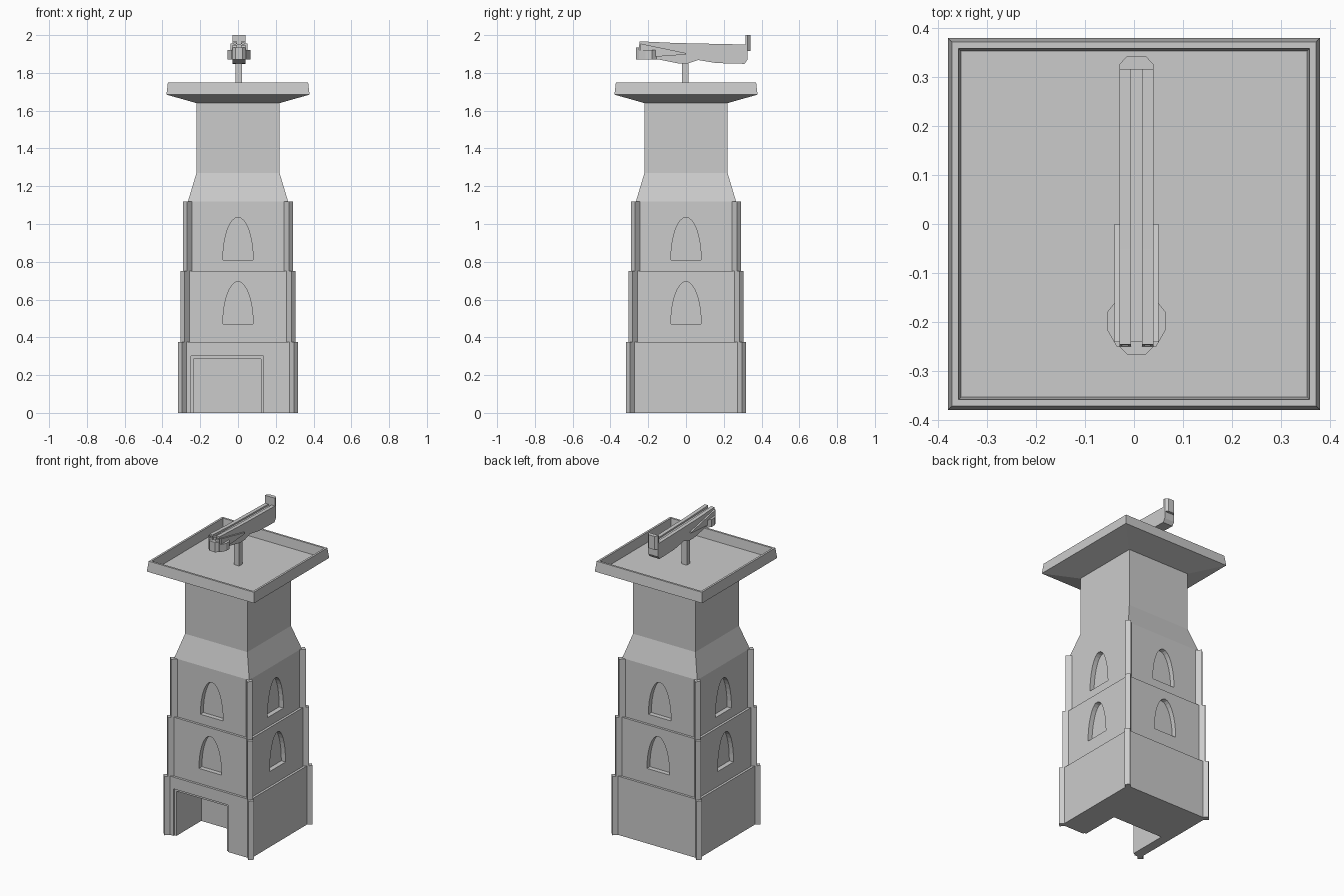
import bpy, bmesh, math
from mathutils import Matrix, Vector

if "Cube" in bpy.data.objects:
    bpy.data.objects.remove(bpy.data.objects["Cube"])


def finish(name, bm):
    bmesh.ops.recalc_face_normals(bm, faces=bm.faces)
    me = bpy.data.meshes.new(name)
    bm.to_mesh(me)
    bm.free()
    ob = bpy.data.objects.new(name, me)
    bpy.context.collection.objects.link(ob)
    return ob


def add_prism(bm, pts, axis, a, b, rot=0.0):
    """Extrude a 2D outline along an axis from a to b, then turn it about z."""
    place = {'x': lambda p, t: (t, p[0], p[1]),
             'y': lambda p, t: (p[0], t, p[1]),
             'z': lambda p, t: (p[0], p[1], t)}[axis]
    m = Matrix.Rotation(rot, 3, 'Z')
    lo = [bm.verts.new(m @ Vector(place(p, a))) for p in pts]
    hi = [bm.verts.new(m @ Vector(place(p, b))) for p in pts]
    bm.faces.new(lo)
    bm.faces.new(hi)
    n = len(pts)
    for i in range(n):
        j = (i + 1) % n
        bm.faces.new((lo[i], lo[j], hi[j], hi[i]))


def prism(name, pts, axis, *spans):
    bm = bmesh.new()
    for a, b in spans:
        add_prism(bm, pts, axis, a, b)
    return finish(name, bm)


def rect(x0, x1, y0, y1):
    return [(x0, y0), (x1, y0), (x1, y1), (x0, y1)]


def square_loft(name, rings):
    """Skin square rings given as (half width, z)."""
    bm = bmesh.new()
    loops = [[bm.verts.new((sx * h, sy * h, z)) for sx, sy in
              ((-1, -1), (1, -1), (1, 1), (-1, 1))] for h, z in rings]
    for lo, hi in zip(loops, loops[1:]):
        for i in range(4):
            j = (i + 1) % 4
            bm.faces.new((lo[i], lo[j], hi[j], hi[i]))
    bm.faces.new(loops[0])
    bm.faces.new(loops[-1])
    return finish(name, bm)


def cut(ob, cutter):
    mod = ob.modifiers.new("cut", 'BOOLEAN')
    mod.operation = 'DIFFERENCE'
    mod.solver = 'EXACT'
    mod.object = cutter
    bpy.context.view_layer.objects.active = ob
    bpy.ops.object.modifier_apply(modifier=mod.name)
    bpy.data.objects.remove(cutter)


# Stepped tower body with tapering shoulder and shaft
tower = square_loft("tower_body", [
    (0.295, 0), (0.295, 0.375), (0.28, 0.375), (0.28, 0.75),
    (0.265, 0.75), (0.265, 1.12), (0.22, 1.27), (0.22, 1.65)])

# Arched window recesses on all four sides, two storeys
bm = bmesh.new()
for z, face in ((0.47, 0.28), (0.81, 0.265)):
    arch = [(0.08 * math.cos(math.pi * i / 16), z + 0.225 * math.sin(math.pi * i / 16))
            for i in range(17)]
    for k in range(4):
        add_prism(bm, arch, 'y', -face - 0.05, -face + 0.03, k * math.pi / 2)
cut(tower, finish("window_cutter", bm))

# Doorway: shallow border step, then a deep passage
cut(tower, prism("door_border_cutter", rect(-0.25, 0.135, -0.1, 0.30), 'y', (-0.4, -0.285)))
cut(tower, prism("door_cutter", rect(-0.235, 0.122, -0.1, 0.285), 'y', (-0.4, -0.035)))

# Diagonal corner buttresses on each tier
bm = bmesh.new()
for reach, z0, z1 in ((0.3075, 0, 0.375), (0.2935, 0.375, 0.75), (0.28, 0.75, 1.12)):
    r = reach * math.sqrt(2)
    for k in range(4):
        add_prism(bm, rect(r - 0.07, r, -0.016, 0.016), 'z', z0, z1,
                  math.pi / 4 + k * math.pi / 2)
finish("corner_buttresses", bm)

# Flared platform with a raised rim
square_loft("platform", [(0.22, 1.64), (0.379, 1.685), (0.371, 1.75),
                         (0.358, 1.75), (0.352, 1.69)])

# Pivot post for the mounted gun
prism("pivot_post", rect(-0.014, 0.022, -0.02, 0.012), 'z', (1.68, 1.88))

# Long gun body with a shaped belly
prism("gun_body", [(-0.24, 1.87), (-0.15, 1.872), (-0.04, 1.85), (0.01, 1.85),
                   (0.065, 1.868), (0.16, 1.852), (0.31, 1.848), (0.325, 1.87),
                   (0.325, 1.94), (-0.24, 1.952)], 'x', (-0.03, 0.04))

# Twin top rails with a channel between, bored at the front
rails = prism("twin_rails", [(-0.25, 1.935), (0.32, 1.93), (0.32, 1.95), (-0.05, 1.958),
                             (-0.245, 1.967)], 'x', (-0.03, -0.006), (0.016, 0.04))
cut(rails, prism("bore_cutter", rect(-0.3, -0.23, 1.945, 1.958), 'x',
                 (-0.024, -0.011), (0.021, 0.034)))

# Chamfered nose block and swollen cheeks
prism("nose_block", [(-0.03, -0.235), (-0.03, -0.25), (-0.014, -0.266), (0.024, -0.266),
                     (0.04, -0.25), (0.04, -0.235)], 'z', (1.872, 1.935))
prism("cheeks", [(-0.035, -0.25), (0.045, -0.25), (0.065, -0.215), (0.065, -0.18),
                 (0.045, -0.155), (-0.035, -0.155), (-0.055, -0.18), (-0.055, -0.215)],
      'z', (1.872, 1.92))

# Slanted side guards
prism("side_guards", [(-0.24, 1.88), (-0.1, 1.89), (0, 1.897), (0, 1.905), (-0.24, 1.955)],
      'x', (-0.04, -0.029), (0.039, 0.05))

# Upright rear plate
prism("rear_plate", [(-0.03, 0.315), (0.04, 0.315), (0.04, 0.325), (0.025, 0.341),
                     (-0.015, 0.341), (-0.03, 0.325)], 'z', (1.915, 2.0))
